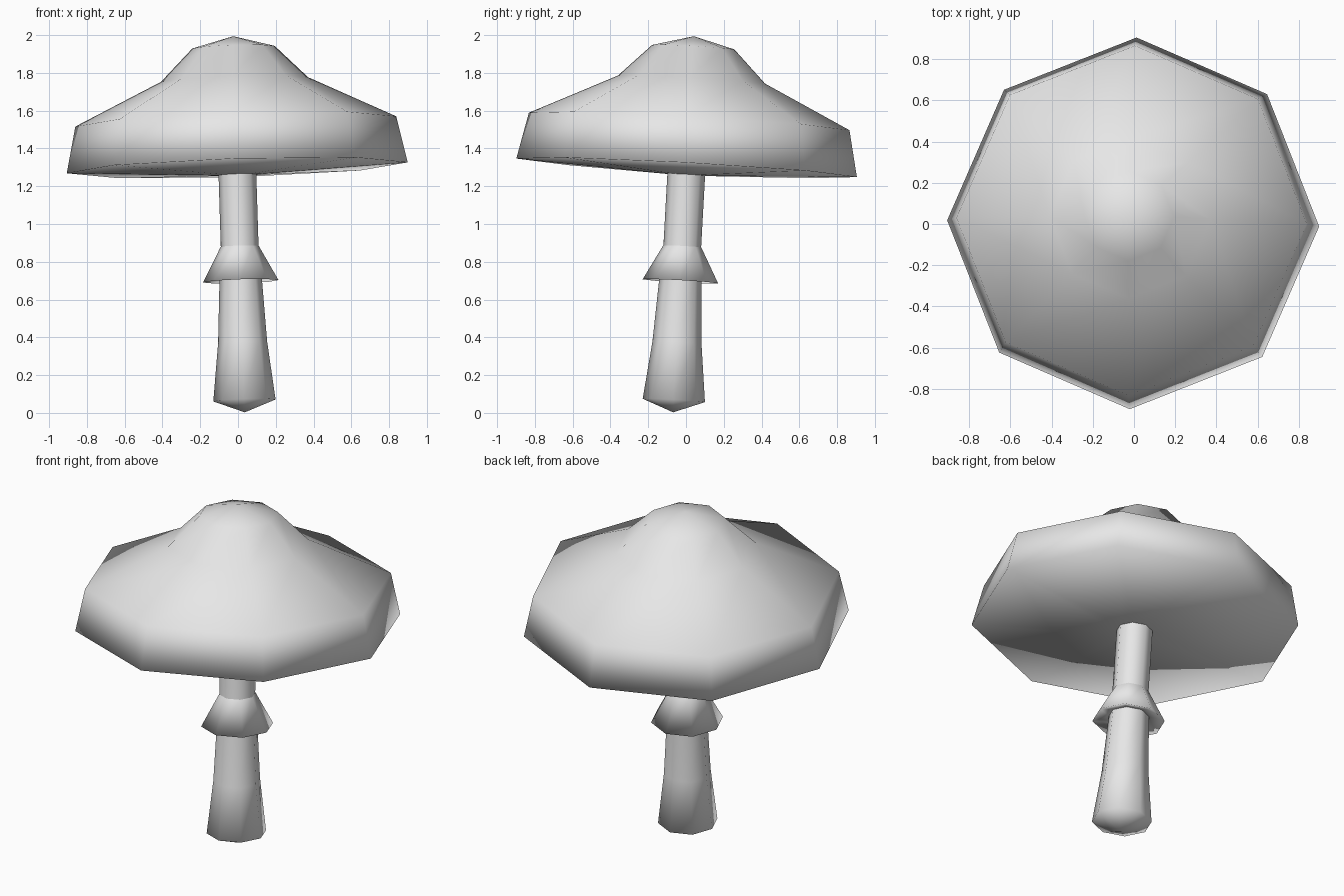
import bpy, bmesh, math
from mathutils import Matrix, Vector

if "Cube" in bpy.data.objects:
    bpy.data.objects.remove(bpy.data.objects["Cube"])

SIDES = 8

# Single flat colour
grey = bpy.data.materials.new("plain_grey")
grey.diffuse_color = (0.8, 0.8, 0.8, 1.0)
grey.use_nodes = True
grey.node_tree.nodes["Principled BSDF"].inputs["Base Color"].default_value = grey.diffuse_color

# The whole mushroom leans slightly; every part shares this frame
lean = Vector((0, 0, 1)).rotation_difference(Vector((-0.031, 0.055, 1.0)))
frame = (Matrix.Translation((0.036, -0.068, 0.003))
         @ lean.to_matrix().to_4x4()
         @ Matrix.Rotation(math.radians(-1), 4, 'Z'))


def lathe(name, profile):
    """Eight-sided smooth turned part from (radius, height) points."""
    bm = bmesh.new()
    rings = []
    for r, z in profile:
        if r == 0:
            rings.append([bm.verts.new((0, 0, z))])
        else:
            rings.append([bm.verts.new((r * math.cos(math.tau * i / SIDES),
                                        r * math.sin(math.tau * i / SIDES), z))
                          for i in range(SIDES)])
    for low, high in zip(rings, rings[1:]):
        for i in range(SIDES):
            j = (i + 1) % SIDES
            quad = [low[i % len(low)], low[j % len(low)],
                    high[j % len(high)], high[i % len(high)]]
            bm.faces.new(list(dict.fromkeys(quad)))
    for f in bm.faces:
        f.smooth = True
    bm.transform(frame)
    mesh = bpy.data.meshes.new(name)
    bm.to_mesh(mesh)
    bm.free()
    mesh.materials.append(grey)
    obj = bpy.data.objects.new(name, mesh)
    bpy.context.collection.objects.link(obj)
    return obj


# Stem with a rounded, swollen foot
lathe("stem", [(0, 0.0), (0.165, 0.063), (0.13, 0.37), (0.112, 0.71),
               (0.1, 0.88), (0.1, 1.27)])

# Flared skirt around the stem, with a thin underside
lathe("skirt", [(0.108, 0.725), (0.2, 0.695), (0.101, 0.88)])

# Cap: shallow gill cone, rim, shoulder, and domed crown
lathe("cap", [(0.095, 1.26), (0.903, 1.297), (0.85, 1.543), (0.39, 1.765),
              (0.218, 1.937), (0, 1.995)])
